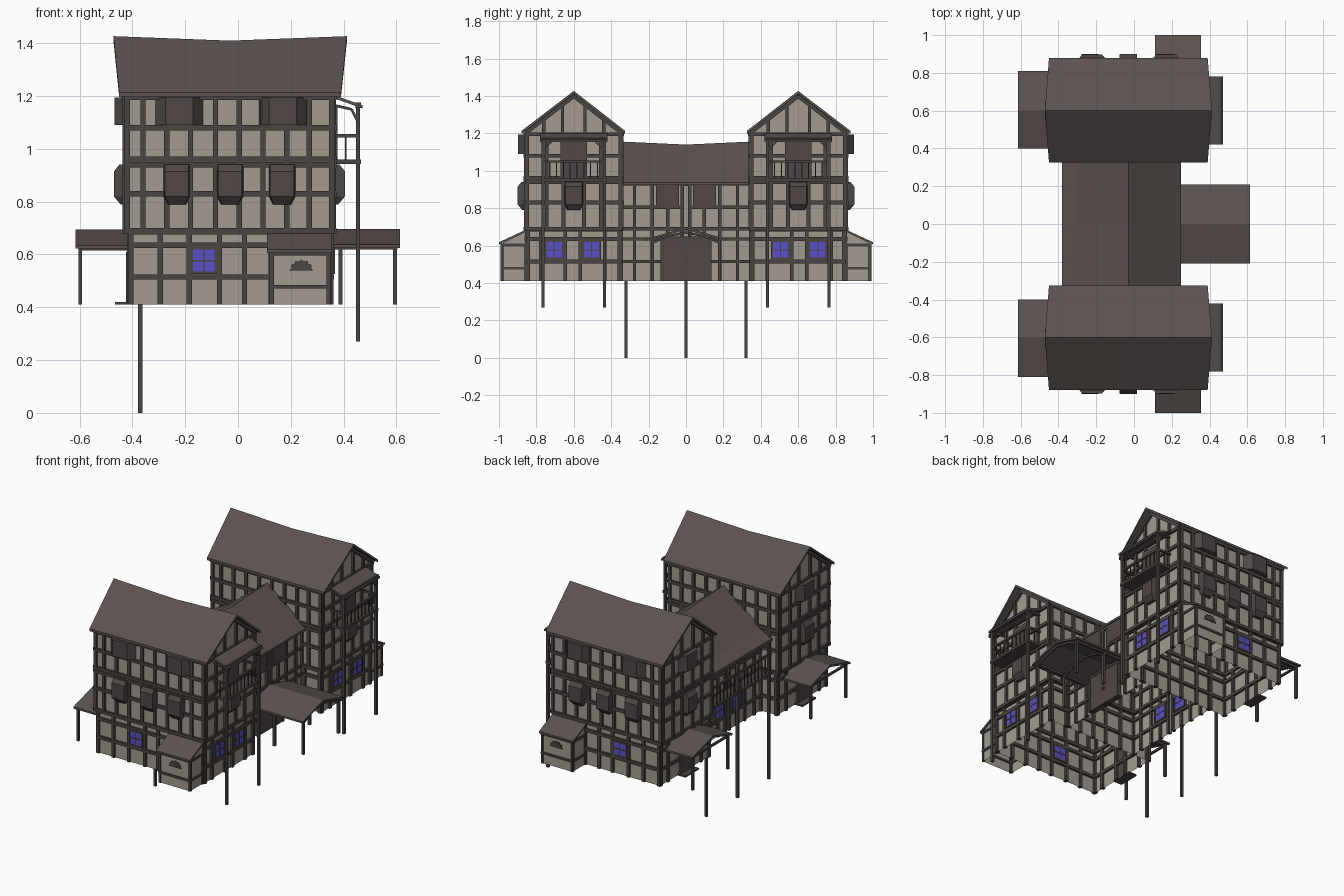
import bpy, bmesh, math
from mathutils import Vector


def material(name, col):
    m = bpy.data.materials.new(name)
    m.diffuse_color = (*col, 1)
    return m


PLASTER = material("plaster", (0.36, 0.33, 0.285))
TIMBER = material("dark timber", (0.07, 0.056, 0.053))
ROOF = material("roof shingle", (0.106, 0.085, 0.08))
PANEL = material("shutter wood", (0.079, 0.063, 0.061))
GLASS = material("blue glass", (0.10, 0.08, 0.60))


class Part:
    """Collects simple solids into one named object, optionally mirrored in y."""
    def __init__(self, name, mat, mirror=True):
        self.name, self.mat, self.mirror, self.bm = name, mat, mirror, bmesh.new()

    def face(self, pts):
        self.bm.faces.new([self.bm.verts.new(p) for p in pts])

    def loft(self, rings):
        rs = [[self.bm.verts.new(p) for p in r] for r in rings]
        n = len(rs[0])
        for a, b in zip(rs, rs[1:]):
            for i in range(n):
                j = (i + 1) % n
                self.bm.faces.new((a[i], a[j], b[j], b[i]))
        self.bm.faces.new(rs[0][::-1])
        self.bm.faces.new(rs[-1])

    def box(self, x0, x1, y0, y1, z0, z1):
        self.loft([[(x0, y0, z), (x1, y0, z), (x1, y1, z), (x0, y1, z)] for z in (z0, z1)])

    def strut(self, a, b, w=0.016):
        a, b = Vector(a), Vector(b)
        d = (b - a).normalized()
        s = d.cross(Vector((0, 0, 1)) if abs(d.z) < 0.99 else Vector((1, 0, 0))).normalized() * w / 2
        t = d.cross(s)
        self.loft([[p + s + t, p - s + t, p - s - t, p + s - t] for p in (a, b)])

    def sheet(self, rows, t=0.014):
        # roof slab: each row is a cross-section, thickened downwards
        self.loft([list(r) + [(x, y, z - t) for x, y, z in reversed(r)] for r in rows])

    def on_wall(self, wall, u0, u1, z0, z1, d0, d1):
        # box on a wall, wall = (axis, position, outward sign)
        ax, c, s = wall
        a, b = sorted((c + s * d0, c + s * d1))
        if ax == "x":
            self.box(a, b, u0, u1, z0, z1)
        else:
            self.box(u0, u1, a, b, z0, z1)

    def frame(self, wall, us, zs, w=0.02, d=0.012):
        # grid of posts and rails
        for u in us:
            self.on_wall(wall, u - w / 2, u + w / 2, zs[0], zs[-1], -d, d)
        for z in zs[1:]:
            self.on_wall(wall, us[0] - w / 2, us[-1] + w / 2, z - w / 2, z + w / 2, -d * 1.1, d * 1.1)

    def bay(self, wall, u, levels):
        # projecting box from levels of (z, depth, inner half width, outer half width)
        ax, c, s = wall
        rings = []
        for z, d, wi, wo in levels:
            pl = [(u - wi, 0), (u - wo, d), (u + wo, d), (u + wi, 0)]
            rings.append([(c + s * o, v, z) if ax == "x" else (v, c + s * o, z) for v, o in pl])
        self.loft(rings)

    def finish(self):
        bmesh.ops.recalc_face_normals(self.bm, faces=self.bm.faces)
        me = bpy.data.meshes.new(self.name)
        self.bm.to_mesh(me)
        self.bm.free()
        me.materials.append(self.mat)
        ob = bpy.data.objects.new(self.name, me)
        bpy.context.collection.objects.link(ob)
        if self.mirror:
            m = ob.modifiers.new("mirror_y", "MIRROR")
            m.use_axis = (False, True, False)
            m.use_mirror_merge = False


# Walls of one tower as (axis, position, outward sign); the other is mirrored
F, B = ("y", -0.855, -1), ("y", -0.345, 1)
R, L = ("x", 0.36, 1), ("x", -0.425, -1)
LF, LB, LR, LL = ("y", -0.85, -1), ("y", -0.35, 1), ("x", 0.35, 1), ("x", -0.408, -1)
MR, ML = ("x", 0.215, 1), ("x", -0.29, -1)
CY = -0.6

# Tower plaster, open underneath
p = Part("tower_walls", PLASTER)
for y in (-0.85, -0.35):
    p.face([(-0.408, y, 0.41), (0.35, y, 0.41), (0.35, y, 0.69), (-0.408, y, 0.69)])
for y in (-0.855, -0.345):
    p.face([(-0.425, y, 0.69), (0.36, y, 0.69), (0.36, y, 1.205), (-0.425, y, 1.205)])
for xl, xu in ((-0.408, -0.425), (0.35, 0.36)):
    p.face([(xl, -0.85, 0.41), (xl, -0.35, 0.41), (xl, -0.35, 0.69), (xl, -0.85, 0.69)])
    p.face([(xu, -0.855, 0.69), (xu, -0.345, 0.69), (xu, -0.345, 1.205),
            (xu, CY, 1.405), (xu, -0.855, 1.205)])
p.finish()

# Tower timber framing
p = Part("tower_timbers", TIMBER)
low_x = (-0.405, -0.295, -0.185, -0.07, 0.025, 0.125, 0.235, 0.345)
up_x = (-0.42, -0.36, -0.27, -0.18, -0.085, 0.005, 0.095, 0.185, 0.27, 0.355)
up_z = (0.68, 0.69, 0.83, 0.94, 0.962, 1.08, 1.195)
for w in (LF, LB):
    p.frame(w, low_x, (0.41, 0.515, 0.635, 0.685))
for w in (F, B):
    p.frame(w, up_x, up_z)
for w in (LR, LL):
    p.frame(w, (-0.845, -0.775, -0.645, -0.565, -0.435, -0.355), (0.41, 0.515, 0.635, 0.685))
for w in (R, L):
    p.frame(w, (-0.85, -0.745, -0.655, -0.545, -0.455, -0.35), up_z)
    for o in (-0.16, -0.06, 0.06, 0.16):
        p.on_wall(w, CY + o - 0.009, CY + o + 0.009, 1.2, 1.395 - abs(o) * 0.79, -0.012, 0.012)
    x = w[1] + w[2] * 0.006
    for y in (-0.86, -0.34):
        p.strut((x, y, 1.2), (x, CY, 1.4), 0.022)
p.finish()

# Tower roof with sagging ridge and splayed ends
p = Part("tower_roof", ROOF)
p.sheet([[(xe, -0.88, 1.213), (xr, CY, z), (xe, -0.325, 1.213)]
         for xe, xr, z in ((-0.45, -0.472, 1.427), (-0.03, -0.03, 1.41), (0.39, 0.413, 1.427))], 0.016)
p.finish()

# Projecting oriel boxes and upper shuttered bays
p = Part("oriel_bays", PANEL)
oriel = ((0.79, 0.02, 0.035, 0.03), (0.82, 0.045, 0.05, 0.045),
         (0.915, 0.045, 0.05, 0.045), (0.94, 0.025, 0.05, 0.045))
shutter = ((1.09, 0.042, 0.09, 0.052), (1.195, 0.042, 0.09, 0.052))
for u in (-0.232, -0.03, 0.167):
    p.bay(F, u, oriel)
for w in (R, L):
    p.bay(w, CY, oriel)
for w, u in ((F, -0.222), (F, 0.17), (L, CY)):
    p.bay(w, u, shutter)
p.finish()

# Balcony doors, tower side doors and middle wall shutters
p = Part("doors_and_shutters", PANEL)
p.on_wall(R, -0.67, -0.53, 0.96, 1.16, 0, 0.017)
p.on_wall(LL, -0.655, -0.545, 0.41, 0.61, 0, 0.016)
for w in (MR, ML):
    p.on_wall(w, -0.16, -0.037, 0.81, 0.925, 0, 0.016)
p.finish()

# Blue windows with their bars
glass, bars = Part("window_glass", GLASS), Part("window_bars", TIMBER)
for w, u in ((LF, -0.13), (LR, -0.705), (LR, -0.505), (ML, -0.09)):
    glass.on_wall(w, u - 0.044, u + 0.044, 0.533, 0.62, -0.014, 0.0145)
    for o in (-0.046, 0, 0.046):
        h = 0.003 if o == 0 else 0.005
        bars.on_wall(w, u + o - h, u + o + h, 0.53, 0.624, -0.016, 0.017)
        bars.on_wall(w, u - 0.05, u + 0.05, 0.577 + o - h, 0.577 + o + h, -0.016, 0.017)
glass.finish()
bars.finish()

# Lean-to at each end
p = Part("lean_to_walls", PLASTER)
p.face([(0.125, -0.985, 0.41), (0.345, -0.985, 0.41), (0.345, -0.985, 0.61), (0.125, -0.985, 0.61)])
for x in (0.125, 0.345):
    p.face([(x, -0.985, 0.41), (x, -0.85, 0.41), (x, -0.85, 0.68), (x, -0.985, 0.61)])
p.finish()
p = Part("lean_to_timbers", TIMBER)
p.frame(("y", -0.985, -1), (0.13, 0.342), (0.41, 0.478, 0.603), 0.014, 0.006)
for x in (0.125, 0.345):
    p.frame(("x", x, 1), (-0.98, -0.86), (0.41, 0.478, 0.603), 0.014, 0.006)
fan = [(0.24 + r * math.cos(a), 0.54 + 0.9 * r * math.sin(a)) for a, r in
       [(math.pi * i / 12, 0.045 if i % 2 == 0 else 0.038) for i in range(13)]]
p.loft([[(x, y, z) for x, z in fan] for y in (-0.984, -0.992)])
p.finish()
p = Part("lean_to_roof", ROOF)
p.sheet([[(x, -1.0, 0.618), (x, -0.845, 0.69)] for x in (0.11, 0.355)], 0.012)
p.finish()

# Balcony on the right gable with long posts and small awning
p = Part("balcony", TIMBER)
p.box(0.355, 0.465, -0.775, -0.425, 0.943, 0.96)
p.box(0.445, 0.465, -0.78, -0.42, 1.155, 1.175)
p.box(0.448, 0.461, -0.77, -0.43, 1.043, 1.056)
for y in (-0.765, -0.437):
    p.box(0.447, 0.463, y - 0.008, y + 0.008, 0.27, 1.17)
    p.box(0.36, 0.455, y - 0.006, y + 0.006, 1.043, 1.056)
    p.box(0.405, 0.411, y - 0.003, y + 0.003, 0.96, 1.05)
    p.strut((0.455, y, 1.10), (0.43, y, 1.15), 0.01)
    p.strut((0.43, y, 1.15), (0.365, y, 1.165), 0.01)
    s = 1 if y < CY else -1
    p.strut((0.455, y, 1.11), (0.455, y + s * 0.05, 1.16), 0.01)
for i in range(1, 9):
    y = -0.765 + i * 0.328 / 9
    p.box(0.452, 0.458, y - 0.003, y + 0.003, 0.96, 1.05)
p.finish()
p = Part("balcony_awning", ROOF)
p.sheet([[(0.36, y, 1.205), (0.472, y, 1.165)] for y in (-0.78, -0.42)], 0.012)
p.finish()

# Gabled awning over each rear side door
p = Part("side_porch_roof", ROOF)
p.sheet([[(x, -0.81, 0.635), (x, CY, 0.695), (x, -0.4, 0.635)] for x in (-0.615, -0.405)], 0.012)
p.finish()
p = Part("side_porch_timbers", TIMBER)
for y in (-0.785, -0.425):
    p.box(-0.605, -0.59, y - 0.008, y + 0.008, 0.41, 0.635)
    p.box(-0.605, -0.41, y - 0.007, y + 0.007, 0.615, 0.63)
p.box(-0.605, -0.592, -0.79, -0.42, 0.618, 0.63)
p.box(-0.465, -0.405, -0.67, -0.53, 0.41, 0.42)
p.finish()

# Middle wing
p = Part("middle_walls", PLASTER)
for x, z in ((0.215, 0.935), (-0.29, 0.935)):
    p.face([(x, -0.35, 0.41), (x, 0, 0.41), (x, 0, z), (x, -0.35, z)])
p.finish()
p = Part("middle_timbers", TIMBER)
for w in (MR, ML):
    p.frame(w, (-0.345, -0.275, -0.18, -0.098, -0.02), (0.41, 0.515, 0.635, 0.69, 0.805, 0.93), 0.018)
    p.on_wall(w, -0.02, 0, 0.68, 0.70, -0.012, 0.012)
    p.on_wall(w, -0.02, 0, 0.92, 0.94, -0.012, 0.012)
p.finish()
p = Part("middle_roof", ROOF, False)
p.sheet([[(-0.38, y, 0.905), (-0.3, y, 0.95), (-0.03, y, z), (0.25, y, 0.937)]
         for y, z in ((-0.345, 1.156), (0, 1.14), (0.345, 1.156))])
p.finish()

# Rear gallery on tall posts
p = Part("gallery", TIMBER, False)
p.box(-0.38, -0.285, -0.345, 0.345, 0.675, 0.69)
p.box(-0.376, -0.364, -0.34, 0.34, 0.798, 0.812)
p.box(-0.376, -0.364, -0.34, 0.34, 0.88, 0.898)
for y in (-0.32, 0, 0.32):
    p.box(-0.378, -0.362, y - 0.008, y + 0.008, 0, 0.9)
for i in range(19):
    y = -0.32 + i * 0.64 / 18
    p.box(-0.373, -0.367, y - 0.003, y + 0.003, 0.69, 0.8)
p.finish()

# Entrance porch, double door and handles
p = Part("entrance_roof", ROOF, False)
p.sheet([[(x, -0.21, 0.637), (x, 0, 0.697), (x, 0.21, 0.637)] for x in (0.21, 0.613)], 0.012)
p.finish()
p = Part("entrance_timbers", TIMBER)
for x in (0.388, 0.595):
    p.box(x - 0.008, x + 0.008, -0.188, -0.172, 0.41, 0.64)
    p.strut((x, -0.18, 0.615), (x, -0.1, 0.65), 0.012)
    p.strut((x, -0.1, 0.65), (x, 0, 0.67), 0.012)
p.box(0.215, 0.605, -0.187, -0.173, 0.618, 0.632)
p.box(0.215, 0.24, -0.135, -0.12, 0.41, 0.65)
p.box(0.215, 0.24, -0.135, 0, 0.635, 0.65)
p.box(0.235, 0.243, -0.012, -0.005, 0.507, 0.52)
p.finish()
p = Part("entrance_door", PANEL)
p.box(0.2, 0.237, -0.122, -0.001, 0.412, 0.64)
p.finish()
